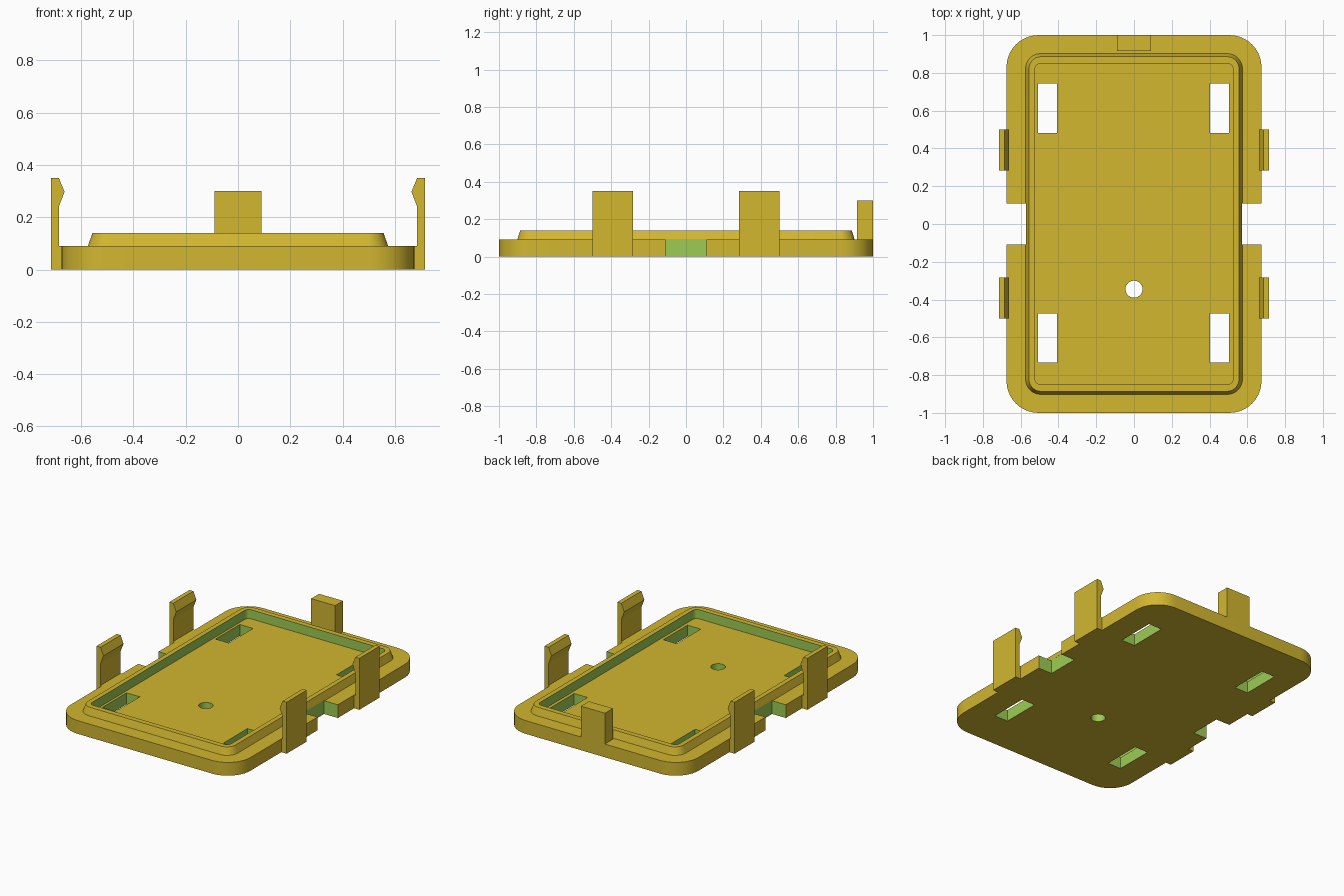
import bpy, bmesh, math

if "Cube" in bpy.data.objects:
    bpy.data.objects.remove(bpy.data.objects["Cube"])

def material(name, rgb):
    m = bpy.data.materials.new(name)
    m.diffuse_color = (*rgb, 1)
    m.use_nodes = True
    m.node_tree.nodes["Principled BSDF"].inputs["Base Color"].default_value = m.diffuse_color
    return m

GOLD = material("gold", (0.645, 0.474, 0.030))
GREEN = material("cut green", (0.337, 0.597, 0.091))

def rounded(hx, hy, r, n=10):
    """Counter-clockwise outline of a rounded rectangle."""
    pts = []
    for k, (sx, sy) in enumerate([(1, 1), (-1, 1), (-1, -1), (1, -1)]):
        for i in range(n + 1):
            a = math.pi / 2 * (k + i / n)
            pts.append((sx * (hx - r) + r * math.cos(a), sy * (hy - r) + r * math.sin(a)))
    return pts

def rect(x0, x1, y0, y1):
    return [(x0, y0), (x1, y0), (x1, y1), (x0, y1)]

def loft(name, rings, mat):
    """Closed solid through (outline, z) rings with equal point counts."""
    bm = bmesh.new()
    loops = [[bm.verts.new((x, y, z)) for x, y in pts] for pts, z in rings]
    n = len(loops[0])
    bm.faces.new(loops[0][::-1])
    bm.faces.new(loops[-1])
    for a, b in zip(loops, loops[1:]):
        for i in range(n):
            j = (i + 1) % n
            bm.faces.new((a[i], a[j], b[j], b[i]))
    bmesh.ops.recalc_face_normals(bm, faces=bm.faces)
    me = bpy.data.meshes.new(name)
    bm.to_mesh(me)
    bm.free()
    me.materials.append(mat)
    ob = bpy.data.objects.new(name, me)
    bpy.context.collection.objects.link(ob)
    return ob

def activate(ob):
    bpy.ops.object.select_all(action='DESELECT')
    ob.select_set(True)
    bpy.context.view_layer.objects.active = ob

def combine(ob, other, op):
    """Apply a boolean, keep the tool's colours, then drop the tool."""
    mod = ob.modifiers.new(op, 'BOOLEAN')
    mod.operation, mod.object, mod.solver = op, other, 'EXACT'
    mod.material_mode = 'TRANSFER'
    activate(ob)
    bpy.ops.object.modifier_apply(modifier=mod.name)
    bpy.data.objects.remove(other)

# Base plate with the tapered raised rim
plate = loft("base_plate", [(rounded(0.675, 1, 0.17), 0), (rounded(0.675, 1, 0.17), 0.09)], GOLD)
rim = loft("rim", [(rounded(0.574, 0.902, 0.08), 0.05), (rounded(0.574, 0.902, 0.08), 0.09),
                   (rounded(0.556, 0.886, 0.065), 0.14)], GOLD)
combine(plate, rim, 'UNION')

# Shallow pocket: green walls, gold floor
outline = rounded(0.524, 0.85, 0.03, 5)
pocket = loft("pocket_cutter", [(outline, 0.078), (outline, 0.3)], GREEN)
pocket.data.materials.append(GOLD)
for f in pocket.data.polygons:
    f.material_index = 1 if abs(f.normal.z) > 0.5 else 0
combine(plate, pocket, 'DIFFERENCE')

def cut(pts, z1):
    combine(plate, loft("cutter", [(pts, -0.1), (pts, z1)], GREEN), 'DIFFERENCE')

# Four slots, one round hole, two side notches
for x in (-0.457, 0.453):
    for y in (-0.604, 0.613):
        cut(rect(x - 0.05, x + 0.05, y - 0.13, y + 0.13), 0.3)
cut([(0.045 * math.cos(math.tau * i / 32), -0.345 + 0.045 * math.sin(math.tau * i / 32))
     for i in range(32)], 0.3)
for s in (-1, 1):
    cut(rect(s * 0.64 - 0.068, s * 0.64 + 0.068, -0.109, 0.109), 0.095)
activate(plate)
bpy.ops.object.shade_smooth_by_angle(angle=math.radians(30))

# Four snap clips with inward hooks
PROFILE = [(0.675, 0), (0.715, 0), (0.715, 0.35), (0.685, 0.35), (0.663, 0.297),
           (0.685, 0.24), (0.685, 0.09), (0.675, 0.09)]
for side, s in (("left", -1), ("right", 1)):
    for end, y in (("front", -0.391), ("back", 0.391)):
        bm = bmesh.new()
        face = bm.faces.new([bm.verts.new((s * x, y - 0.108, z)) for x, z in PROFILE])
        ext = bmesh.ops.extrude_face_region(bm, geom=[face], use_keep_orig=True)
        bmesh.ops.translate(bm, vec=(0, 0.216, 0),
                            verts=[v for v in ext["geom"] if isinstance(v, bmesh.types.BMVert)])
        bmesh.ops.recalc_face_normals(bm, faces=bm.faces)
        me = bpy.data.meshes.new(f"{side}_{end}_clip")
        bm.to_mesh(me)
        bm.free()
        me.materials.append(GOLD)
        bpy.context.collection.objects.link(bpy.data.objects.new(me.name, me))

# Upright tab on the back edge
tab = rect(-0.09, 0.09, 0.915, 1.0)
loft("back_tab", [(tab, 0.09), (tab, 0.30)], GOLD)
